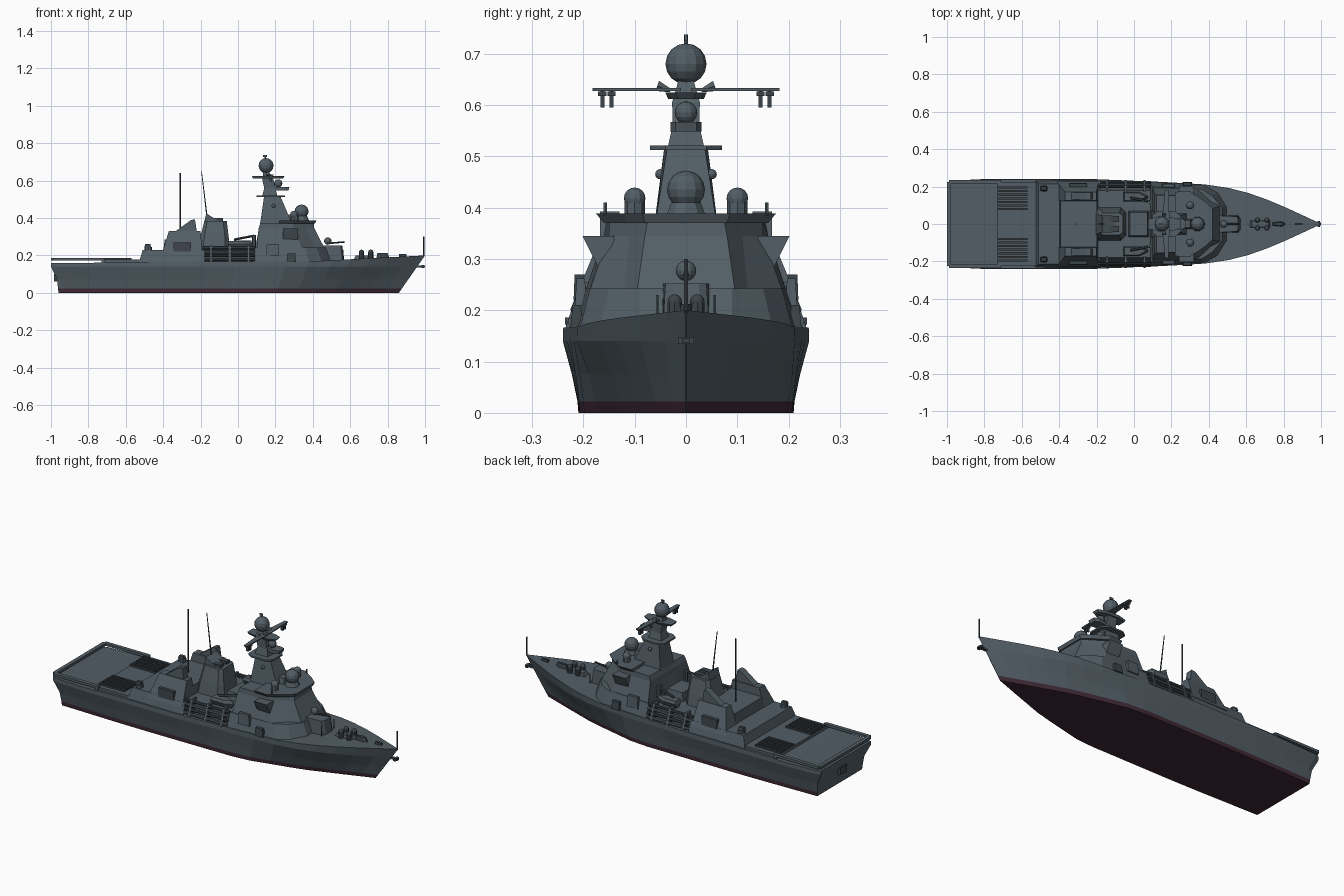
import bpy, bmesh, math
from mathutils import Vector

def mat(name, c):
    m = bpy.data.materials.new(name)
    m.diffuse_color = (*c, 1)
    return m

GREY = mat("slate grey", (0.085, 0.112, 0.132))
DARK = mat("dark grey", (0.045, 0.058, 0.068))
RED = mat("dull maroon", (0.05, 0.022, 0.036))

def finish(name, bm, m=GREY):
    bmesh.ops.recalc_face_normals(bm, faces=bm.faces)
    me = bpy.data.meshes.new(name)
    bm.to_mesh(me)
    bm.free()
    ob = bpy.data.objects.new(name, me)
    bpy.context.collection.objects.link(ob)
    me.materials.append(m)
    return ob

def loft(name, rings, m=GREY):
    bm = bmesh.new()
    vs = [[bm.verts.new(p) for p in r] for r in rings]
    n = len(vs[0])
    for a, b in zip(vs, vs[1:]):
        for i in range(n):
            bm.faces.new((a[i], a[(i + 1) % n], b[(i + 1) % n], b[i]))
    bm.faces.new(vs[0])
    bm.faces.new(vs[-1])
    return finish(name, bm, m)

# Mirrored plan outlines (half, aft to fore) stacked by height
def house(name, levels, m=GREY, yc=0):
    return loft(name, [[(x, yc + y, z) for x, y in h] + [(x, yc - y, z) for x, y in reversed(h)]
                       for z, h in levels], m)

def box(name, x, y, z, m=GREY, inset=0.0):
    (a, b), (c, d), (e, f), i = x, y, z, inset
    return loft(name, [[(a, c, e), (b, c, e), (b, d, e), (a, d, e)],
                       [(a + i, c + i, f), (b - i, c + i, f), (b - i, d - i, f), (a + i, d - i, f)]], m)

def both(name, x, y, z, m=GREY, inset=0.0):
    box(name + "_port", x, y, z, m, inset)
    box(name + "_starboard", x, (-y[1], -y[0]), z, m, inset)

def rod(name, p, q, r, m=GREY, n=6, r2=None):
    p, q = Vector(p), Vector(q)
    rot = (q - p).to_track_quat('Z', 'Y')
    ring = lambda c, k: [c + rot @ Vector((k * math.cos(2 * math.pi * i / n), k * math.sin(2 * math.pi * i / n), 0))
                         for i in range(n)]
    return loft(name, [ring(p, r), ring(q, r if r2 is None else r2)], m)

def dome(name, c, r, m=GREY):
    bm = bmesh.new()
    bmesh.ops.create_uvsphere(bm, u_segments=12, v_segments=8, radius=r)
    bmesh.ops.translate(bm, verts=bm.verts, vec=c)
    return finish(name, bm, m)

def interp(t, x):
    for (a, u), (b, v) in zip(t, t[1:]):
        if x <= b:
            return u + (v - u) * max(0, (x - a) / (b - a))
    return t[-1][1]

# Hull: raked stem, flared sides, maroon below the waterline
BOT = [(0, .2), (.25, .21), (.62, .207), (.8, .13), (.91, .06), (1, 0.001)]
KNU = [(0, .222), (.015, .232), (.1, .24), (.4, .24), (.6, .224), (.7, .212), (.76, .194), (.81, .168),
       (.86, .132), (.91, .088), (.96, .04), (1, 0.001)]
LEV = [(0, -.96, .86, 0), (.022, -.962, .876, .06), (.075, -.968, .912, .42), (.14, -1, .958, 1), (.165, -1, .98, .97)]
rings = []
for t in [0, .015, .05, .1, .2, .3, .4, .5, .58, .64, .7, .76, .81, .86, .91, .96, 1]:
    top = .16 + interp([(0, 0), (.14, 0), (.2, .005), (.7, .008), (1, .04)], t)
    half = []
    for i, (z, xs, xb, k) in enumerate(LEV):
        zz = top if i == 4 else z
        xe = .86 + .14 * zz / .2
        half.append((xs + (xe - xs) * t, interp(BOT, t) * (1 - k) + interp(KNU, t) * k, zz))
    rings.append(half + [(x, -y, z) for x, y, z in reversed(half)])
hull = loft("hull", rings)
hull.data.materials.append(RED)
for f in hull.data.polygons:
    if f.center.z < .02:
        f.material_index = 1

# Flight deck and stern safety-net frame
box("flight_deck", (-.73, -.5), (-.225, .225), (.16, .178))
both("net_rail", (-.99, -.72), (.215, .236), (.172, .186))
box("stern_net_rail", (-1, -.978), (-.222, .222), (.172, .186))
both("net_post", (-.73, -.71), (.215, .234), (.16, .186))
for i in range(7):
    y = .075 + i * .019
    both("deck_slat_%d" % i, (-.73, -.57), (y, y + .011), (.178, .187), DARK)
box("stern_gear", (-.985, -.967), (-.03, .03), (.06, .1), DARK)

# Hangar: low full-width base, centre roof, tall side houses with exhaust wedges
house("hangar_base", [(.16, [(-.53, .232), (-.18, .236)]), (.228, [(-.51, .215), (-.18, .215)])])
box("hangar_centre", (-.40, -.19), (-.13, .13), (.22, .285), inset=.008)
for s, n in ((1, "port"), (-1, "starboard")):
    loft("hangar_house_" + n, [[(x, s * y, z) for x, y in p] for z, p in (
        (.2, [(-.41, .12), (-.19, .12), (-.19, .226), (-.41, .226)]),
        (.33, [(-.37, .125), (-.2, .125), (-.2, .172), (-.37, .172)]))])
    loft("exhaust_wedge_" + n, [[(x, s * y, z) for x, z in ((-.34, .325), (-.22, .325), (-.23, .392), (-.25, .39))]
                                for y in (.13, .168)])
    loft("side_panel_" + n, [[(-.345, s * y, z), (-.25, s * y, z), (-.25, s * (y - .002), z + .05), (-.345, s * (y - .002), z + .05)]
                             for y, z in ((.2, .22), (.219, .22))], DARK)
    # Aft gun mounts
    rod("aft_gun_base_" + n, (-.48, s * .19, .225), (-.48, s * .19, .245), .02, n=8)
    box("aft_gun_" + n, (-.5, -.465), (s * .19 - .013, s * .19 + .013), (.243, .26), DARK, .004)

# Funnel
house("funnel", [(.22, [(-.22, .06), (-.19, .09), (-.07, .09), (-.04, .06)]),
                 (.3, [(-.2, .055), (-.18, .078), (-.07, .078), (-.05, .055)]),
                 (.385, [(-.18, .045), (-.165, .06), (-.08, .06), (-.06, .045)])])
loft("funnel_cap", [[(x, y, z) for x, z in ((-.18, .38), (-.09, .38), (-.13, .4), (-.17, .425))] for y in (-.045, .045)])
both("funnel_outlet", (-.15, -.08), (.012, .042), (.38, .4), DARK)
rod("aft_whip_antenna", (-.31, 0, .28), (-.31, 0, .64), .004, DARK)
rod("funnel_whip_antenna", (-.165, 0, .4), (-.195, 0, .65), .004, DARK, r2=.002)

# Midship deck, pipe stacks, boats and lockers
house("midship_house", [(.16, [(-.2, .2), (.12, .2)]), (.235, [(-.2, .18), (.12, .18)])])
for s, n in ((1, "port"), (-1, "starboard")):
    for i in range(4):
        z = .178 + i * .021
        rod("stowed_tube_%s_%d" % (n, i), (-.19, s * (.222 - i * .007), z), (.09, s * (.222 - i * .007), z), .0085,
            DARK if i % 2 else GREY, 8)
    for x in (-.15, -.05, .05):
        loft("tube_rack_%s" % n, [[(x, s * .18, .165), (x, s * .235, .165), (x, s * .205, .255), (x, s * .17, .255)],
                                  [(x + .012, s * .18, .165), (x + .012, s * .235, .165), (x + .012, s * .205, .255), (x + .012, s * .17, .255)]])
    house("small_boat_" + n, [(.235, [(-.05, .012), (.03, .012), (.06, .003)]),
                              (.262, [(-.055, .026), (.03, .026), (.075, .004)]),
                              (.278, [(-.05, .02), (.025, .02), (.06, .003)])], yc=s * .145)
    rod("boat_crane_" + n, (.085, s * .12, .23), (.085, s * .12, .31), .011)
    rod("crane_arm_" + n, (.085, s * .12, .305), (-.02, s * .14, .285), .007, DARK)
box("midship_locker", (-.03, .08), (-.07, .07), (.23, .28), inset=.008)

# Forward superstructure and bridge
house("forward_house", [(.16, [(.08, .228), (.38, .208), (.45, .17), (.5, .09)]),
                        (.242, [(.09, .2), (.36, .187), (.42, .15), (.47, .09)])])
house("bridge", [(.24, [(.1, .195), (.34, .187), (.41, .12), (.462, .095)]),
                 (.345, [(.11, .16), (.3, .15), (.36, .11), (.408, .08)]),
                 (.372, [(.12, .155), (.29, .15), (.36, .105), (.405, .075)])])
house("bridge_roof_rim", [(.37, [(.22, .158), (.3, .16), (.37, .115), (.412, .08)]),
                          (.388, [(.22, .172), (.3, .175), (.38, .12), (.42, .085)])])
for s, n in ((1, "port"), (-1, "starboard")):
    loft("bridge_wing_" + n, [[(x, s * .14, .285), (x, s * .172, .285), (x, s * .202, .345), (x, s * .14, .345)] for x in (.24, .32)])
    dome("small_radome_" + n, (.3, s * .1, .418), .021)
    rod("radome_base_" + n, (.3, s * .1, .385), (.3, s * .1, .412), .02, n=8)
    rod("roof_post_" + n, (.32, s * .157, .385), (.32, s * .157, .41), .004)
    box("side_locker_" + n, (.15, .22), (s * .205 - .012, s * .205 + .012), (.2, .262), inset=.004)
    box("raft_canister_" + n, (.26, .31), (s * .213 - .012, s * .213 + .012), (.165, .21), DARK, .004)
    rod("foredeck_post_" + n, (.56, s * .056, .17), (.56, s * .056, .23), .003)
rod("director_pedestal", (.34, 0, .38), (.34, 0, .41), .042, n=10, r2=.03)
dome("director_radome", (.34, 0, .435), .037)

# Bow gun in front of the bridge
house("gun_platform", [(.165, [(.45, .048), (.56, .045), (.57, .03)]), (.252, [(.45, .045), (.55, .04), (.557, .025)])])
dome("gun_housing", (.48, 0, .277), .02)
rod("gun_barrel", (.49, 0, .265), (.57, 0, .272), .005, DARK)

# Main mast tower
house("mast_tower", [(.23, [(.09, .075), (.3, .075)]), (.38, [(.12, .06), (.285, .058)]), (.52, [(.14, .042), (.225, .036)])])
box("tower_front_box", (.25, .31), (-.03, .03), (.37, .42), inset=.01)
house("lower_platform", [(.512, [(.1, .05), (.13, .07), (.22, .07), (.25, .04)]), (.521, [(.1, .05), (.13, .07), (.22, .07), (.25, .04)])])
house("upper_mast", [(.52, [(.13, .035), (.21, .035)]), (.56, [(.14, .026), (.2, .026)]), (.605, [(.13, .027), (.19, .027)]), (.65, [(.135, .014), (.165, .014)])])
house("radar_platform", [(.548, [(.15, .02), (.25, .03), (.27, .02)]), (.567, [(.15, .02), (.25, .03), (.275, .02)])])
house("top_platform", [(.612, [(.08, .02), (.13, .035), (.21, .03), (.24, .015)]), (.624, [(.075, .025), (.13, .04), (.21, .035), (.25, .02)])])
dome("forward_sensor", (.215, 0, .585), .022)
dome("mast_radome", (.15, 0, .68), .04)
rod("mast_tip", (.145, 0, .715), (.145, 0, .737), .004)
box("mast_tip_light", (.135, .155), (-.003, .003), (.725, .737))
for s, n in ((1, "port"), (-1, "starboard")):
    loft("yard_" + n, [[(x, s * y, z) for x, z in ((x0, .627), (x0 + w, .627), (x0 + w, .633), (x0, .633))]
                       for y, x0, w in ((.01, .15, .04), (.182, .165, .02))])
    for y in (.145, .163):
        box("hanging_aerial_%s" % n, (.168, .182), (s * y - .004, s * y + .004), (.595, .63), DARK)
        box("aerial_head_%s" % n, (.165, .185), (s * y - .008, s * y + .008), (.617, .626), DARK)
    rod("mast_dish_" + n, (.16, s * .03, .628), (.16, s * .056, .637), .004, r2=.012)
    dome("tower_sensor_" + n, (.19, s * .05, .465), .01)

# Foredeck gear, anchor and jackstaff
for i, (x, y) in enumerate(((.66, .022), (.66, -.022), (.71, .022), (.71, -.022))):
    rod("winch_%d" % i, (x, y, .175), (x, y, .215), .014, DARK, 8)
    dome("winch_head_%d" % i, (x, y, .217), .014, DARK)
house("breakwater_hatch", [(.18, [(.62, .02), (.73, .02)]), (.2, [(.63, .016), (.72, .016)])])
house("chain_stopper", [(.185, [(.74, .008), (.79, .014), (.81, .004)]), (.212, [(.745, .005), (.78, .01), (.8, .003)])], DARK)
house("bow_bollard", [(.19, [(.86, .006), (.9, .006)]), (.208, [(.86, .006), (.9, .006)])], DARK)
rod("jackstaff", (.994, 0, .195), (.994, 0, .3), .004, DARK)
box("bow_anchor", (.945, 1.0), (-.008, .008), (.136, .146), DARK)
box("anchor_fluke", (.98, .995), (-.016, .016), (.134, .148), DARK)
